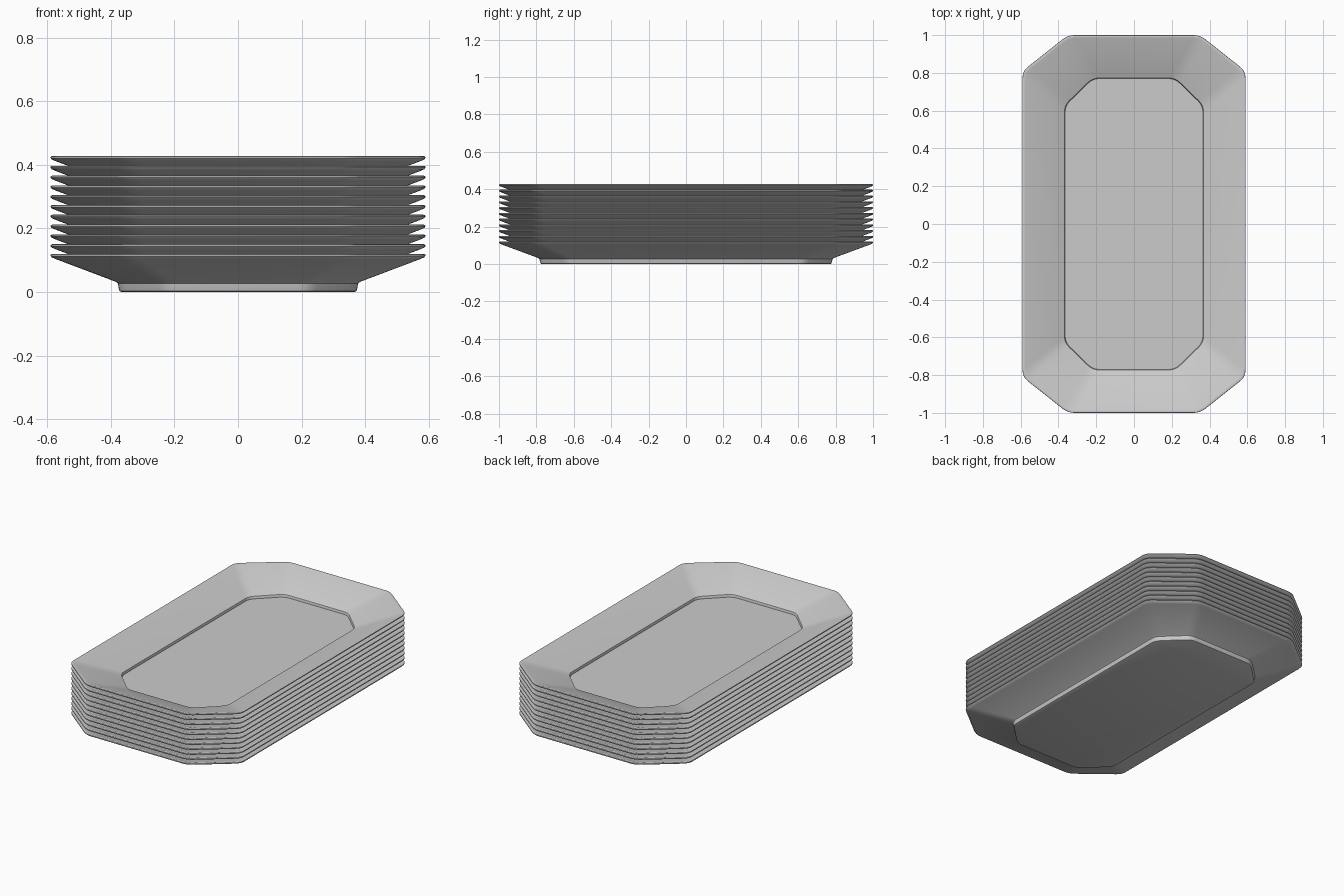
import bpy
import bmesh
from mathutils import Vector

if "Cube" in bpy.data.objects:
    bpy.data.objects.remove(bpy.data.objects["Cube"])

COUNT, PITCH = 11, 0.0308

# Cross-section of one tray (half width, height): foot, flared wall, rim, inner slope, well
PROFILE = [
    (0.367, 0.0), (0.373, 0.003), (0.375, 0.010), (0.378, 0.027), (0.384, 0.032),
    (0.572, 0.103), (0.586, 0.109), (0.590, 0.114), (0.589, 0.118), (0.584, 0.120),
    (0.576, 0.118), (0.374, 0.040), (0.368, 0.037), (0.366, 0.031), (0.365, 0.022),
]


def outline(half, z, soft=0.035, steps=4):
    """Chamfered rectangle with softened corners, scaled by half width."""
    t = (half - 0.37) / 0.22
    hy, cx, cy = 0.775 + 0.225 * t, 0.22 + 0.13 * t, 0.63 + 0.18 * t
    corners = [Vector((sx * x, sy * y, z)) for sx, sy, x, y in (
        (1, -1, half, cy), (1, 1, half, cy), (1, 1, cx, hy), (-1, 1, cx, hy),
        (-1, 1, half, cy), (-1, -1, half, cy), (-1, -1, cx, hy), (1, -1, cx, hy))]
    points = []
    for i, c in enumerate(corners):
        a = c + (corners[i - 1] - c).normalized() * soft
        b = c + (corners[(i + 1) % 8] - c).normalized() * soft
        for k in range(steps + 1):
            u = k / steps
            points.append(a * (1 - u) ** 2 + c * 2 * u * (1 - u) + b * u * u)
    return points


# One tray lofted from the profile
bm = bmesh.new()
rings = [[bm.verts.new(p) for p in outline(h, z)] for h, z in PROFILE]
n = len(rings[0])
for low, high in zip(rings, rings[1:]):
    for i in range(n):
        j = (i + 1) % n
        bm.faces.new((low[i], low[j], high[j], high[i]))
bm.faces.new(rings[0][::-1])   # underside
bm.faces.new(rings[-1])        # floor of the well
bmesh.ops.recalc_face_normals(bm, faces=bm.faces)
mesh = bpy.data.meshes.new("tray")
bm.to_mesh(mesh)
bm.free()

tray = bpy.data.objects.new("tray_stack", mesh)
bpy.context.collection.objects.link(tray)
bpy.context.view_layer.objects.active = tray
tray.select_set(True)
bpy.ops.object.shade_smooth_by_angle(angle=0.6)

# Nested stack
stack = tray.modifiers.new("stack", 'ARRAY')
stack.count = COUNT
stack.use_relative_offset = False
stack.use_constant_offset = True
stack.constant_offset_displace = (0, 0, PITCH)
